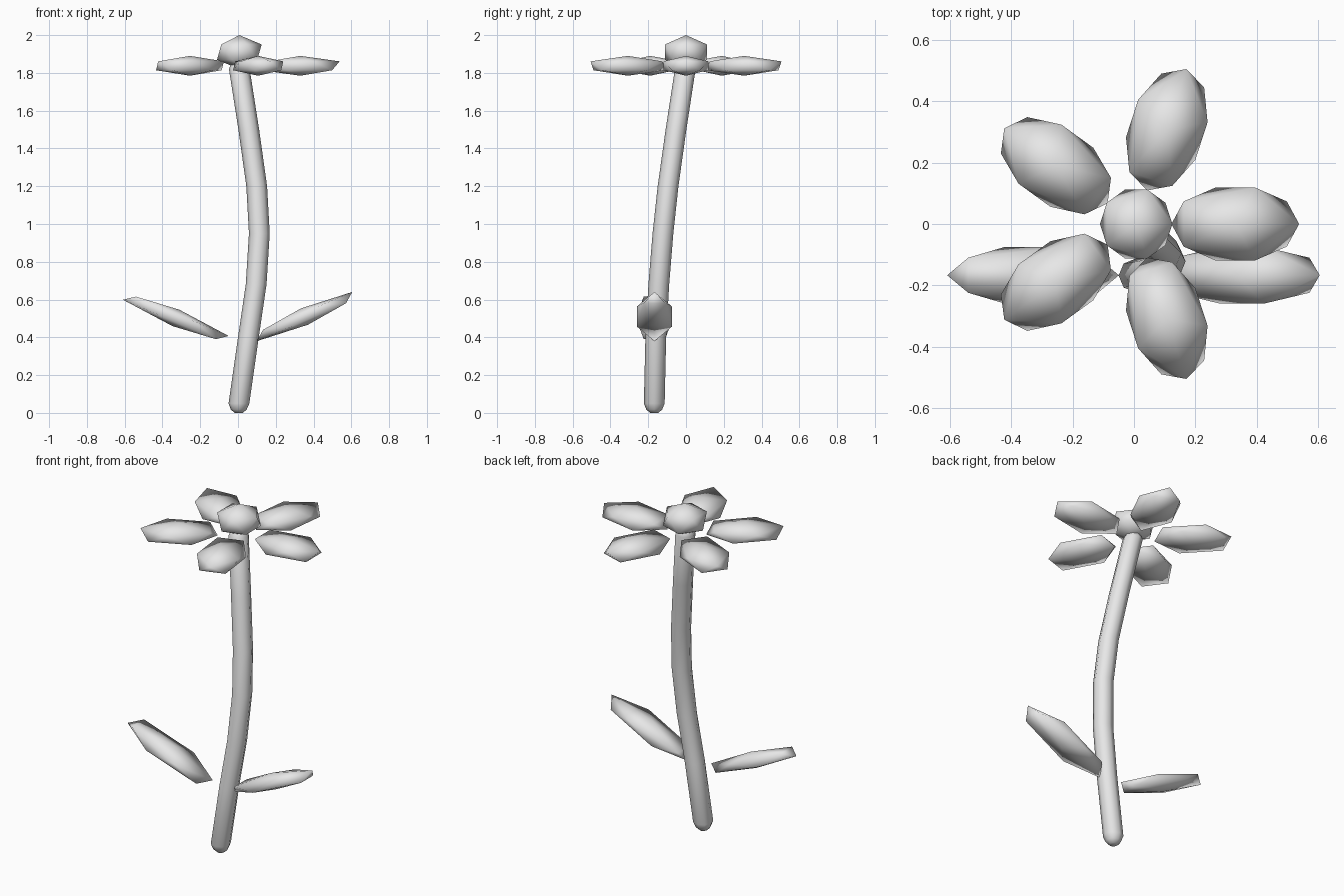
import bpy
import bmesh
from math import cos, sin, pi, radians
from mathutils import Matrix, Vector

cube = bpy.data.objects.get("Cube")
if cube:
    bpy.data.objects.remove(cube, do_unlink=True)

# One plain colour
grey = bpy.data.materials.new("light grey")
grey.use_nodes = True
grey.diffuse_color = (0.8, 0.8, 0.8, 1)
grey.node_tree.nodes["Principled BSDF"].inputs["Base Color"].default_value = (0.8, 0.8, 0.8, 1)


def finish(name, bm):
    """Turn a bmesh into a smooth-shaded object."""
    bmesh.ops.recalc_face_normals(bm, faces=bm.faces)
    for face in bm.faces:
        face.smooth = True
    mesh = bpy.data.meshes.new(name)
    bm.to_mesh(mesh)
    bm.free()
    mesh.materials.append(grey)
    obj = bpy.data.objects.new(name, mesh)
    bpy.context.collection.objects.link(obj)
    return obj


RING = 2 / 5 ** 0.5  # ring radius of a unit icosahedron


def blob(name, centre, length, width, height, turn=0, tilt=0):
    """Stretched icosahedron; length and width are half sizes at its rings."""
    bm = bmesh.new()
    bmesh.ops.create_icosphere(bm, subdivisions=1, radius=1)
    size = Matrix.Diagonal((length / RING, width / RING, height, 1))
    turned = Matrix.Rotation(radians(turn), 4, 'Z') @ Matrix.Rotation(radians(tilt), 4, 'Y')
    bm.transform(Matrix.Translation(centre) @ turned @ size)
    return finish(name, bm)


# Flower head
MID_X = 0.007
blob("flower_centre", (MID_X, 0, 1.91), 0.118, 0.118, 0.09)
for i in range(5):
    a = i * 2 * pi / 5
    centre = (MID_X + 0.323 * cos(a), 0.323 * sin(a), 1.8375)
    blob(f"petal_{i + 1}", centre, 0.208, 0.125, 0.0525, turn=72 * i)

# Leaves
blob("left_leaf", (0.352, -0.167, 0.51), 0.284, 0.097, 0.047, tilt=-23)
blob("right_leaf", (-0.329, -0.167, 0.503), 0.295, 0.097, 0.047, tilt=23)

# Stem: x, y, z, radius along the bend, with rounded ends
path = [
    (0.004, -0.168, 0.0, 0.022),
    (0.004, -0.168, 0.018, 0.042),
    (0.005, -0.168, 0.05, 0.055),
    (0.055, -0.160, 0.40, 0.055),
    (0.096, -0.144, 0.68, 0.055),
    (0.113, -0.122, 0.95, 0.055),
    (0.099, -0.095, 1.20, 0.055),
    (0.057, -0.053, 1.50, 0.055),
    (0.007, -0.004, 1.82, 0.055),
    (0.004, 0.0, 1.85, 0.040),
    (0.003, 0.0, 1.865, 0.020),
]
SIDES = 8
bm = bmesh.new()
rings = []
for x, y, z, r in path:
    angles = [2 * pi * k / SIDES for k in range(SIDES)]
    rings.append([bm.verts.new(Vector((x + r * cos(a), y + r * sin(a), z))) for a in angles])
for low, high in zip(rings, rings[1:]):
    for k in range(SIDES):
        n = (k + 1) % SIDES
        bm.faces.new((low[k], low[n], high[n], high[k]))
bm.faces.new(rings[0])
bm.faces.new(rings[-1])
finish("stem", bm)
